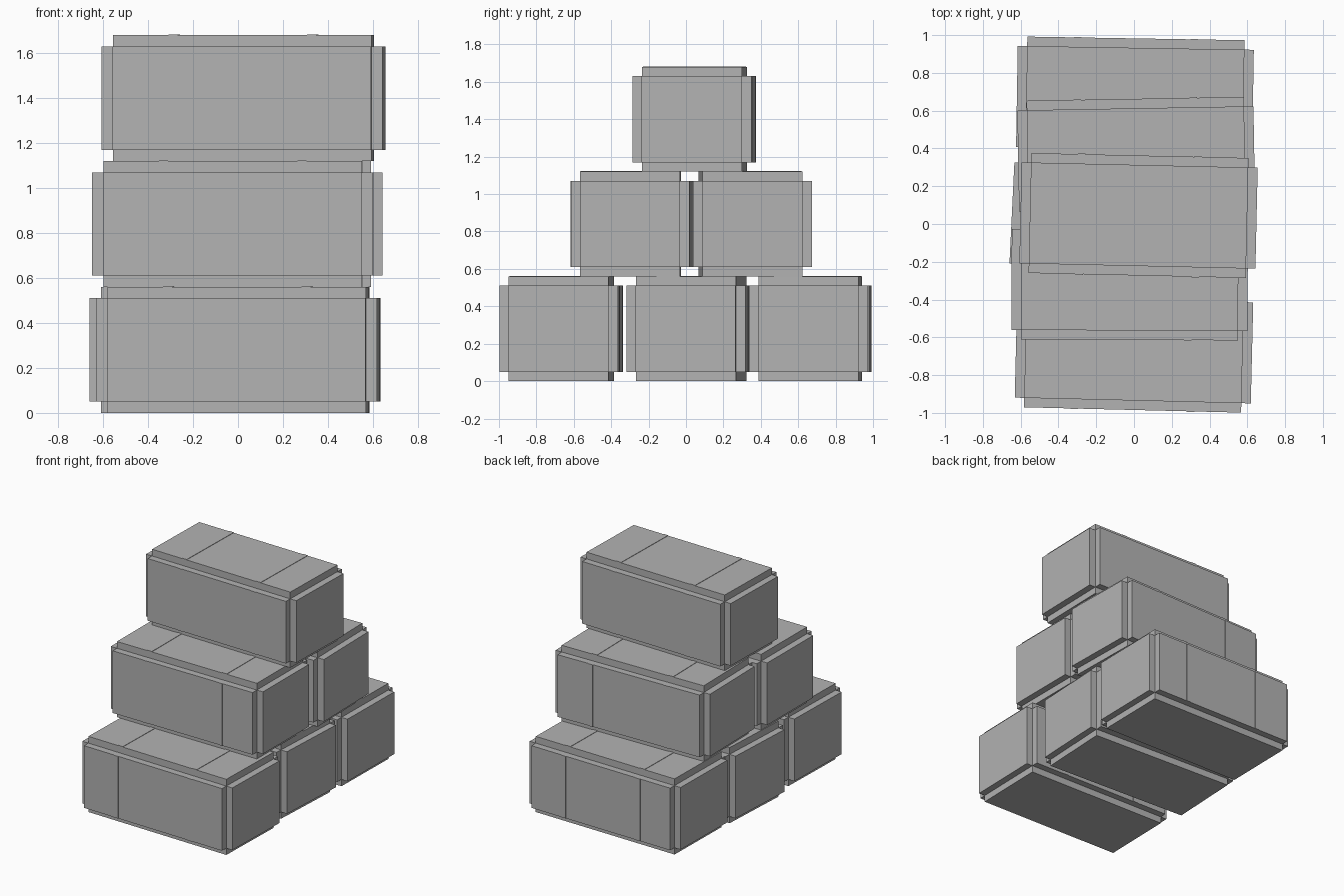
import bpy, bmesh, math
from mathutils import Matrix, Vector

if "Cube" in bpy.data.objects:
    bpy.data.objects.remove(bpy.data.objects["Cube"])

CORE = Vector((1.15, 0.535, 0.46))   # inner block of each bale
STEP = 0.05                          # raised panel on every side
BAND = 0.003                         # thickness of the straps

grey = bpy.data.materials.new("plain grey")
grey.diffuse_color = (0.45, 0.45, 0.45, 1)
grey.use_nodes = True
grey.node_tree.nodes["Principled BSDF"].inputs["Base Color"].default_value = grey.diffuse_color


def add_box(bm, centre, size):
    m = Matrix.Translation(centre) @ Matrix.Diagonal((*size, 1))
    bmesh.ops.create_cube(bm, size=1, matrix=m)


def make_object(name, bm, x, y, z, angle):
    mesh = bpy.data.meshes.new(name)
    bm.to_mesh(mesh)
    bm.free()
    mesh.materials.append(grey)
    ob = bpy.data.objects.new(name, mesh)
    ob.location = (x, y, z)
    ob.rotation_euler.z = math.radians(angle)
    bpy.context.collection.objects.link(ob)


def bale(name, x, y, level, angle):
    z = 0.28 + 0.56 * level
    # block with notched edges: each face of the core is pushed outwards
    bm = bmesh.new()
    add_box(bm, (0, 0, 0), CORE)
    bm.normal_update()
    out = bmesh.ops.extrude_discrete_faces(bm, faces=bm.faces[:])
    for f in out["faces"]:
        n = f.normal.copy()
        bmesh.ops.translate(bm, verts=f.verts[:], vec=n * STEP)
    bmesh.ops.recalc_face_normals(bm, faces=bm.faces[:])
    make_object(name, bm, x, y, z, angle)

    # two thin straps over the top, front and back panels
    bm = bmesh.new()
    for sx in (-0.308, 0.308):
        add_box(bm, (sx, 0, CORE.z / 2 + STEP), (0.04, CORE.y, 2 * BAND))
        for s in (-1, 1):
            add_box(bm, (sx, s * (CORE.y / 2 + STEP), 0), (0.04, 2 * BAND, CORE.z))
    make_object(name + "_straps", bm, x, y, z, angle)


# pyramid of three, two and one
bale("bottom_front_bale", 0.0, -0.667, 0, -1.4)
bale("bottom_middle_bale", -0.022, 0.028, 0, -2.8)
bale("bottom_back_bale", 0.005, 0.665, 0, -0.95)
bale("middle_front_bale", -0.023, -0.296, 1, -0.25)
bale("middle_back_bale", 0.012, 0.345, 1, 1.0)
bale("top_bale", 0.024, 0.045, 2, -1.3)
